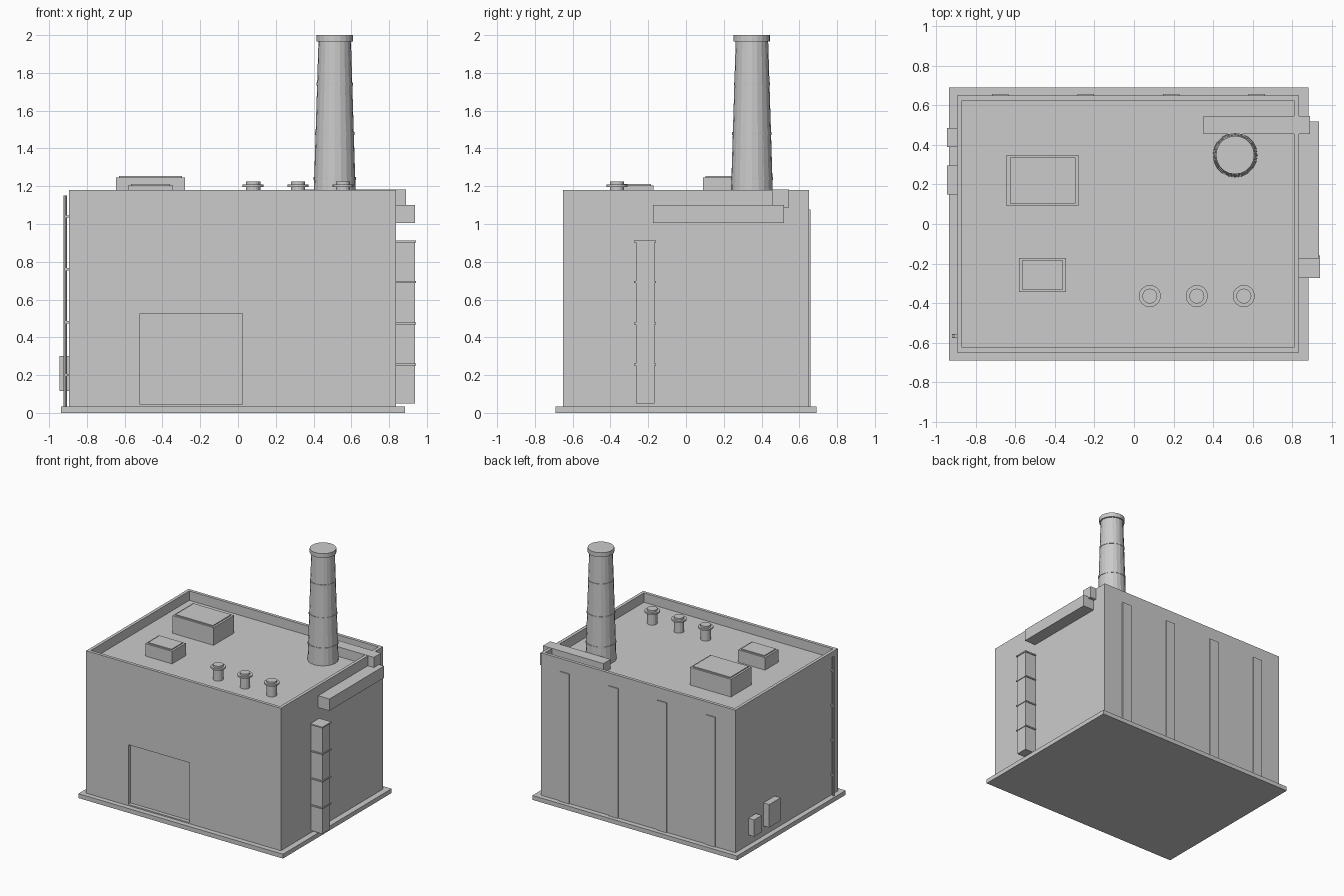
import bpy, bmesh, math

if "Cube" in bpy.data.objects:
    bpy.data.objects.remove(bpy.data.objects["Cube"])


def box(name, x, y, z):
    """Box from (min, max) ranges on each axis."""
    bm = bmesh.new()
    bmesh.ops.create_cube(bm, size=1)
    for v in bm.verts:
        v.co = [(r[0] + r[1]) / 2 + c * (r[1] - r[0]) for r, c in zip((x, y, z), v.co)]
    return finish(name, bm)


def lathe(name, cx, cy, profile, sides):
    """Closed turned shape from (radius, z) points."""
    bm = bmesh.new()
    rings = []
    for r, z in profile:
        rings.append([bm.verts.new((cx + r * math.cos(2 * math.pi * i / sides),
                                    cy + r * math.sin(2 * math.pi * i / sides), z))
                      for i in range(sides)])
    for a, b in zip(rings, rings[1:]):
        for i in range(sides):
            j = (i + 1) % sides
            bm.faces.new((a[i], a[j], b[j], b[i]))
    bm.faces.new(rings[0][::-1])
    bm.faces.new(rings[-1])
    return finish(name, bm)


def finish(name, bm):
    bmesh.ops.recalc_face_normals(bm, faces=bm.faces)
    me = bpy.data.meshes.new(name)
    bm.to_mesh(me)
    bm.free()
    ob = bpy.data.objects.new(name, me)
    bpy.context.collection.objects.link(ob)
    return ob


def cut(target, cutter):
    mod = target.modifiers.new("cut", 'BOOLEAN')
    mod.operation = 'DIFFERENCE'
    mod.solver = 'EXACT'
    mod.object = cutter
    bpy.context.view_layer.objects.active = target
    bpy.ops.object.modifier_apply(modifier=mod.name)
    bpy.data.objects.remove(cutter)


ROOF = 1.105
L, R = -0.895, 0.836

# Plinth and hall with sunken roof and recessed doorway
box("plinth", (-0.937, 0.883), (-0.69, 0.69), (0, 0.035))
hall = box("hall", (L, R), (-0.65, 0.65), (0.03, 1.18))
cut(hall, box("roof_cutter", (L + 0.025, R - 0.025), (-0.625, 0.625), (ROOF, 1.4)))
cut(hall, box("door_cutter", (-0.52, 0.025), (-0.8, -0.62), (0.045, 0.525)))

# Roof units with thin lids
for name, x, y, top in (("large_roof_unit", (-0.645, -0.28), (0.09, 0.35), 1.247),
                        ("small_roof_unit", (-0.583, -0.344), (-0.345, -0.172), 1.205)):
    box(name, x, y, (ROOF - 0.01, top))
    box(name + "_lid", (x[0] + 0.016, x[1] - 0.016), (y[0] + 0.014, y[1] - 0.014),
        (top - 0.005, top + 0.008))

# Roof vents: stem, flange and cap in one profile
for i, x in enumerate((0.08, 0.318, 0.556)):
    lathe(f"roof_vent_{i + 1}", x, -0.365,
          [(0.038, ROOF - 0.01), (0.038, 1.197), (0.056, 1.197), (0.056, 1.209),
           (0.038, 1.209), (0.038, 1.224)], 16)

# Tapered chimney, bands and cap
CX, CY = 0.512, 0.349
lathe("chimney", CX, CY, [(0.113, ROOF - 0.01), (0.086, 1.97)], 20)
for i, z in enumerate((1.24, 1.48, 1.74)):
    r = 0.113 - 0.027 * (z - ROOF) / 0.865 + 0.003
    lathe(f"chimney_band_{i + 1}", CX, CY, [(r, z - 0.008), (r, z + 0.008)], 20)
lathe("chimney_cap", CX, CY, [(0.097, 1.965), (0.097, 2.0)], 20)

# Ducts over the parapet and along the right wall
box("roof_duct", (0.352, 0.89), (0.455, 0.546), (1.087, 1.182))
box("wall_duct", (R - 0.005, 0.936), (-0.175, 0.52), (1.005, 1.1))

# Vertical duct with flanges
box("vertical_duct", (R - 0.005, 0.936), (-0.265, -0.168), (0.05, 0.91))
for i, z in enumerate((0.257, 0.473, 0.692, 0.908)):
    box(f"duct_flange_{i + 1}", (R - 0.005, 0.942), (-0.274, -0.16), (z - 0.005, z + 0.005))

# Back wall pilasters
for i, x in enumerate((-0.677, -0.245, 0.188, 0.621)):
    box(f"pilaster_{i + 1}", (x - 0.042, x + 0.042), (0.645, 0.658), (0.035, 1.078))

# Left wall cabinets
box("large_cabinet", (-0.946, -0.893), (0.15, 0.295), (0.115, 0.3))
box("small_cabinet", (-0.946, -0.893), (0.39, 0.486), (0.115, 0.25))

# Left wall conduit with clips
lathe("conduit", -0.914, -0.567, [(0.009, 0.035), (0.009, 1.15)], 8)
for i, z in enumerate((0.2, 0.48, 0.76, 1.04)):
    box(f"conduit_clip_{i + 1}", (-0.92, L + 0.005), (-0.578, -0.556), (z - 0.006, z + 0.006))
